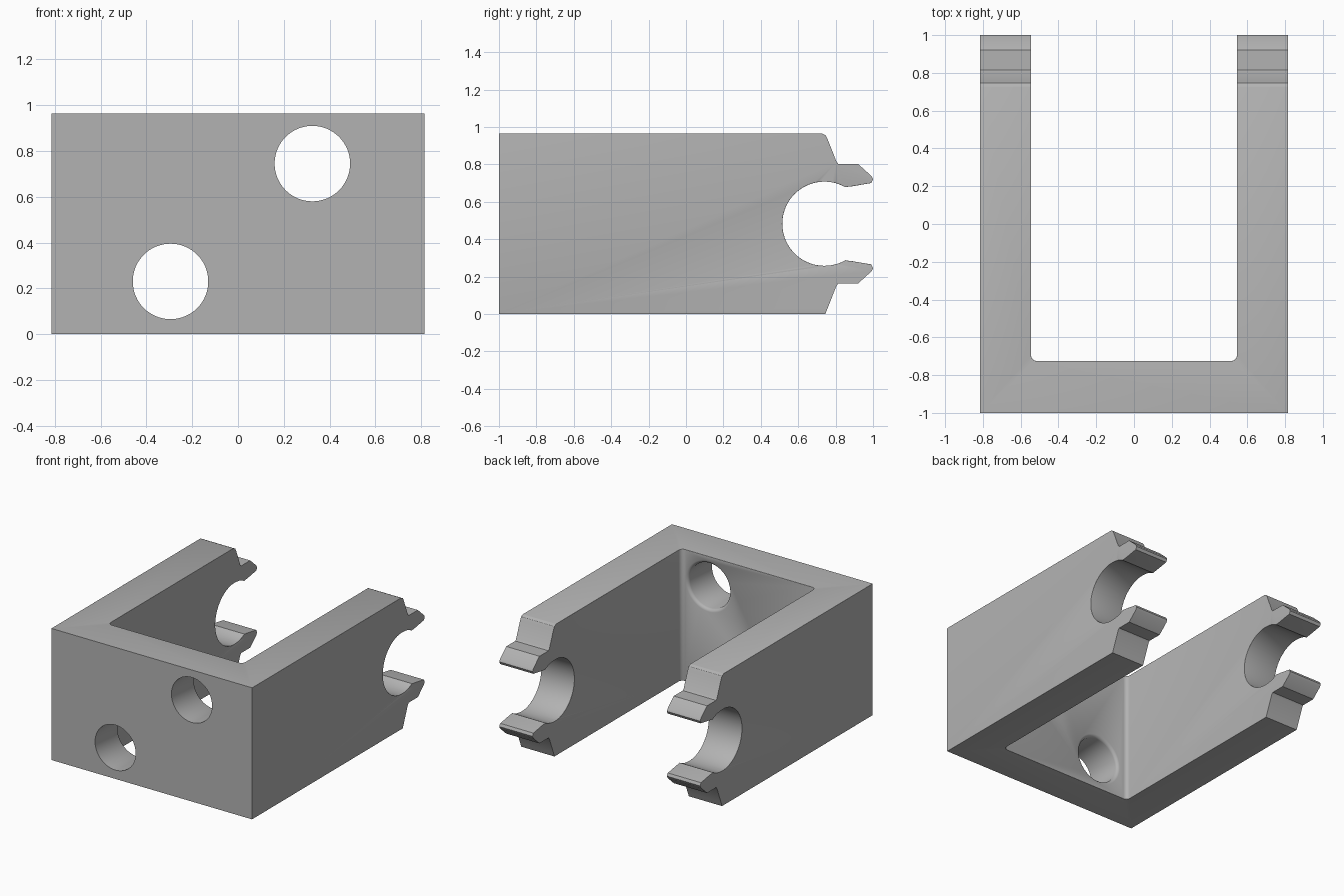
import bpy, bmesh, math
from mathutils import Matrix, Vector

old = bpy.data.objects.get("Cube")
if old:
    bpy.data.objects.remove(old, do_unlink=True)

HALF_W, INNER_W, HEIGHT = 0.815, 0.545, 0.965
WALL_Y, MID_Z, FILLET = -0.725, 0.4825, 0.02

grey = bpy.data.materials.new("plain grey")
grey.use_nodes = True
grey.diffuse_color = (0.45, 0.45, 0.45, 1)
grey.node_tree.nodes["Principled BSDF"].inputs["Base Color"].default_value = grey.diffuse_color


def make_object(name, bm):
    bmesh.ops.recalc_face_normals(bm, faces=bm.faces)
    mesh = bpy.data.meshes.new(name)
    bm.to_mesh(mesh)
    bm.free()
    mesh.materials.append(grey)
    obj = bpy.data.objects.new(name, mesh)
    bpy.context.collection.objects.link(obj)
    return obj


def extrude_outline(points, offset):
    bm = bmesh.new()
    face = bm.faces.new([bm.verts.new(p) for p in points])
    out = bmesh.ops.extrude_face_region(bm, geom=[face])
    moved = [v for v in out["geom"] if isinstance(v, bmesh.types.BMVert)]
    bmesh.ops.translate(bm, verts=moved, vec=offset)
    bmesh.ops.recalc_face_normals(bm, faces=bm.faces)
    return bm


def fillet(bm, edges, size):
    bmesh.ops.bevel(bm, geom=edges, offset=size, segments=4, profile=0.5,
                    affect='EDGES', clamp_overlap=True)


def cut(target, cutter):
    cutter.hide_render = True
    mod = target.modifiers.new("cut", 'BOOLEAN')
    mod.operation, mod.solver, mod.object = 'DIFFERENCE', 'EXACT', cutter
    bpy.context.view_layer.objects.active = target
    bpy.ops.object.modifier_apply(modifier=mod.name)
    bpy.data.objects.remove(cutter, do_unlink=True)


# Side profile: lower jaw, round clip opening, upper jaw
jaw = [(0.745, 0), (0.757, 0.03), (0.805, 0.152), (0.815, 0.163), (0.92, 0.163),
       (0.992, 0.228), (1.0, 0.245), (0.99, 0.265), (0.885, 0.283), (0.865, 0.285)]
arc = []
for i in range(49):
    a = math.radians(-60 - 240 * i / 48)
    arc.append((0.74 + 0.225 * math.cos(a), MID_Z + 0.225 * math.sin(a)))
upper = [(y, HEIGHT - z) for y, z in reversed(jaw[1:])]
outline = [(-1, 0)] + jaw + arc + upper + [(0.746, 0.955), (0.726, HEIGHT), (-1, HEIGHT)]
bm = extrude_outline([(-HALF_W, y, z) for y, z in outline], (2 * HALF_W, 0, 0))


# Rounded long edges, clip rims and jaw lips on the outer sides
def is_soft(edge):
    a, b = edge.verts
    mid = (a.co + b.co) / 2
    return (abs(a.co.x - b.co.x) < 1e-4 and -0.99 < mid.y < 0.985
            and (mid.y < 0.72 or abs(mid.z - MID_Z) < 0.22))


fillet(bm, [e for e in bm.edges if is_soft(e)], FILLET)
body = make_object("clip_bracket", bm)

# Open pocket between the two arms, with rounded inner corners
pocket = extrude_outline([(-INNER_W, WALL_Y, -0.2), (INNER_W, WALL_Y, -0.2),
                          (INNER_W, 1.2, -0.2), (-INNER_W, 1.2, -0.2)], (0, 0, 1.5))
corners = [e for e in pocket.edges
           if all(abs(v.co.y - WALL_Y) < 1e-4 for v in e.verts)
           and abs(e.verts[0].co.z - e.verts[1].co.z) > 1]
fillet(pocket, corners, 0.03)
cut(body, make_object("pocket_cutter", pocket))

# Rounded rim of the pocket and the inner clip rims
bm = bmesh.new()
bm.from_mesh(body.data)
bmesh.ops.remove_doubles(bm, verts=bm.verts, dist=1e-5)


def is_inner_rim(edge):
    if len(edge.link_faces) != 2 or edge.calc_face_angle() < 1:
        return False
    mid = (edge.verts[0].co + edge.verts[1].co) / 2
    inside = all(abs(v.co.x) < INNER_W + 1e-3 and v.co.y > WALL_Y - 1e-3
                 for v in edge.verts)
    return (inside and mid.y < 0.985 and abs(edge.verts[0].co.x - edge.verts[1].co.x) < 0.02
            or inside and mid.y < -0.6) and (mid.y < 0.72 or abs(mid.z - MID_Z) < 0.22)


fillet(bm, [e for e in bm.edges if is_inner_rim(e)], FILLET)
bm.to_mesh(body.data)
bm.free()

# Two bores through the front wall, flared on the pocket side
rings = [(-1.1, 0.165), (-0.747, 0.165), (-0.738, 0.168), (-0.730, 0.175),
         (-0.725, 0.186), (-0.6, 0.186)]
for x, z in ((0.325, 0.745), (-0.295, 0.23)):
    bm = bmesh.new()
    verts = [bm.verts.new((0, y, r)) for y, r in rings]
    edges = [bm.edges.new(pair) for pair in zip(verts, verts[1:])]
    bmesh.ops.spin(bm, geom=verts + edges, cent=(0, 0, 0), axis=(0, 1, 0),
                   angle=2 * math.pi, steps=64, use_merge=True)
    bmesh.ops.remove_doubles(bm, verts=bm.verts, dist=1e-5)
    bmesh.ops.holes_fill(bm, edges=[e for e in bm.edges if e.is_boundary], sides=0)
    bmesh.ops.transform(bm, matrix=Matrix.Translation(Vector((x, 0, z))), verts=bm.verts)
    cut(body, make_object("bore_cutter", bm))

body.select_set(True)
bpy.context.view_layer.objects.active = body
bpy.ops.object.shade_smooth_by_angle(angle=math.radians(30))
